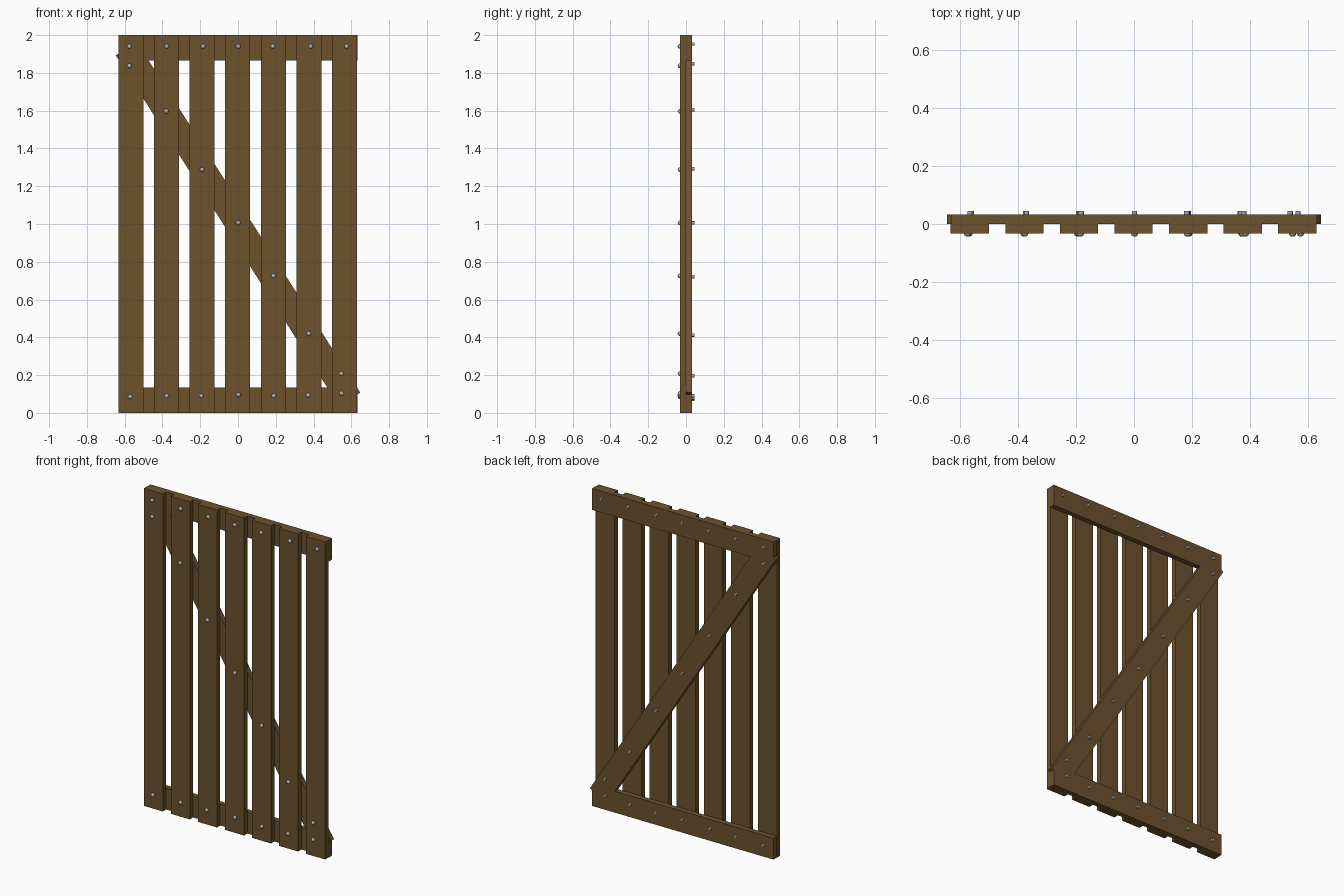
import bpy, bmesh, math
from mathutils import Matrix, Vector

if "Cube" in bpy.data.objects:
    bpy.data.objects.remove(bpy.data.objects["Cube"])


def material(name, rgb):
    m = bpy.data.materials.new(name)
    m.diffuse_color = (*rgb, 1)
    m.use_nodes = True
    m.node_tree.nodes["Principled BSDF"].inputs["Base Color"].default_value = m.diffuse_color
    return m


wood = material("brown_wood", (0.15, 0.085, 0.027))
steel = material("grey_steel", (0.40, 0.43, 0.43))


def add_object(name, bm, mat):
    me = bpy.data.meshes.new(name)
    bm.to_mesh(me)
    bm.free()
    me.materials.append(mat)
    ob = bpy.data.objects.new(name, me)
    bpy.context.collection.objects.link(ob)
    return ob


def board(name, centre, size, angle=0):
    bm = bmesh.new()
    bmesh.ops.create_cube(bm, size=1)
    bmesh.ops.scale(bm, vec=size, verts=bm.verts)
    bmesh.ops.rotate(bm, matrix=Matrix.Rotation(angle, 3, 'Y'), verts=bm.verts)
    bmesh.ops.translate(bm, vec=centre, verts=bm.verts)
    return add_object(name, bm, wood)


W, T = 0.132, 0.0325   # board width and thickness

# Upright slats on the front
for i in range(7):
    board(f"slat_{i + 1}", (-0.567 + i * 0.1885, -T / 2, 1), (W, T, 2))

# Rails and diagonal brace on the back
board("bottom_rail", (0, T / 2, 0.0675), (1.264, T, 0.135))
board("top_rail", (0, T / 2, 1.9325), (1.264, T, 0.135))
board("diagonal_brace", (0, T / 2, 1), (W, T, 2.2), -math.atan2(1, 1.57))

# Fastener positions: (x, z) of domed heads on the front
top = [(x, 1.94) for x in (-0.575, -0.377, -0.185, 0.002, 0.185, 0.385, 0.575)]
bottom = [(-0.57, 0.085), (-0.377, 0.09), (-0.195, 0.09), (0.002, 0.096),
          (0.19, 0.09), (0.372, 0.093), (0.548, 0.103)]
middle = [(-0.575, 1.837), (-0.38, 1.597), (-0.19, 1.288), (0.002, 1.006),
          (0.188, 0.725), (0.375, 0.42), (0.547, 0.208)]

heads, tips = bmesh.new(), bmesh.new()
for x, z in top + bottom + middle:
    # Domed head
    bmesh.ops.create_uvsphere(heads, u_segments=16, v_segments=8, radius=0.0125,
                              matrix=Matrix.Translation((x, -T + 0.001, z)))
    # Nail tip showing through the back, slightly splayed outward
    back = Vector((x * 0.985, 0.033, 1 + (z - 1) * 1.014))
    bmesh.ops.create_cone(tips, cap_ends=True, segments=12, radius1=0.009, radius2=0.009,
                          depth=0.024,
                          matrix=Matrix.Translation(back) @ Matrix.Rotation(math.pi / 2, 4, 'X'))

for ob in (add_object("bolt_heads", heads, steel), add_object("bolt_tips", tips, steel)):
    bpy.context.view_layer.objects.active = ob
    ob.select_set(True)
bpy.ops.object.shade_smooth_by_angle(angle=math.radians(35))
